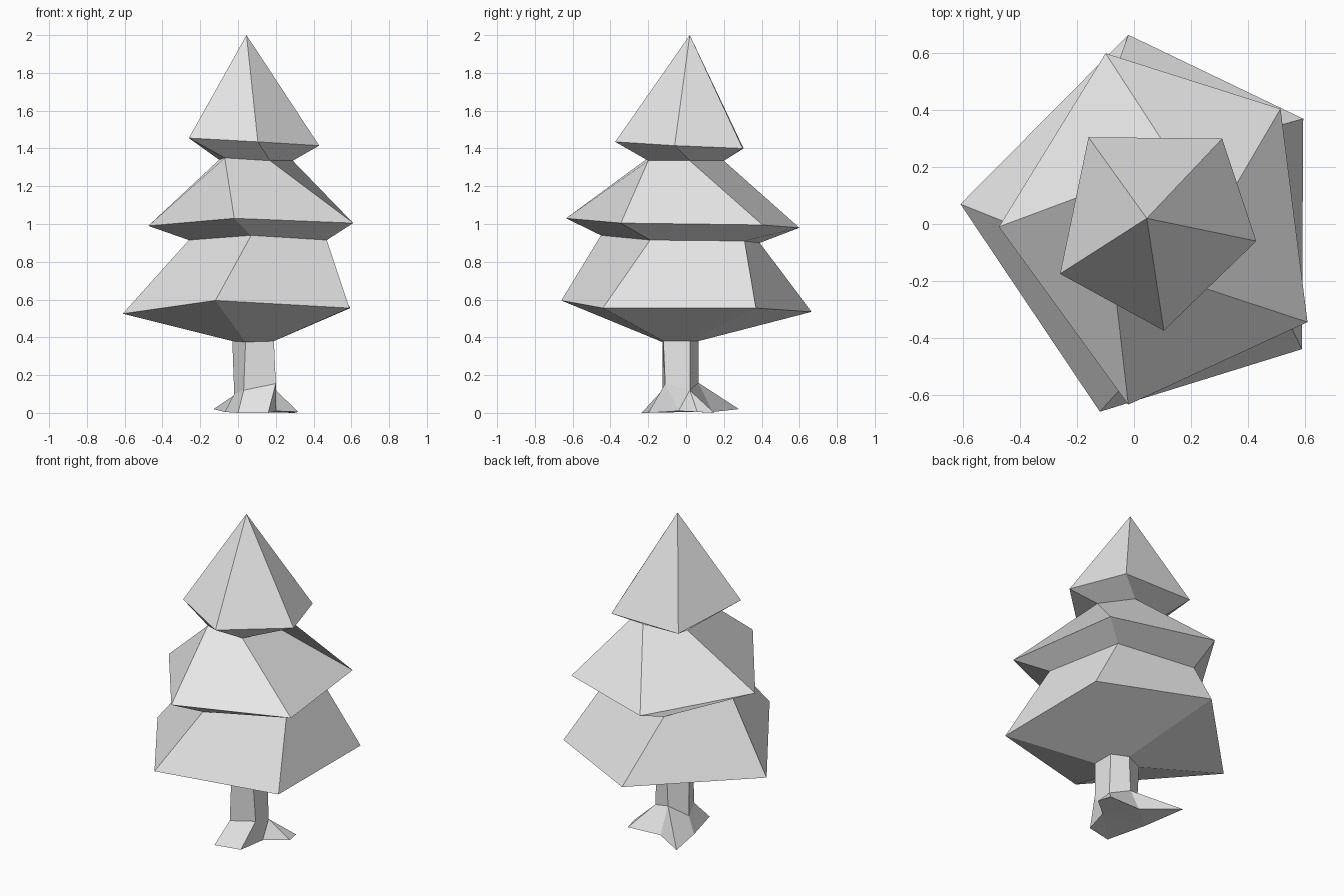
import bpy
import bmesh

# Remove the default cube only
cube = bpy.data.objects.get("Cube")
if cube:
    bpy.data.objects.remove(cube, do_unlink=True)

# Single pale grey material
GREY = (0.8, 0.8, 0.8, 1.0)
pale_grey = bpy.data.materials.new("pale_grey")
pale_grey.use_nodes = True
pale_grey.diffuse_color = GREY
pale_grey.node_tree.nodes["Principled BSDF"].inputs["Base Color"].default_value = GREY


def add_ring(bm, points):
    """Add one cross-section, given in hundredths of a unit."""
    return [bm.verts.new((x / 100, y / 100, z / 100)) for x, y, z in points]


def bridge(bm, lower, upper):
    """Join two rings with the same number of corners by quads."""
    count = len(lower)
    for i in range(count):
        j = (i + 1) % count
        bm.faces.new((lower[i], lower[j], upper[j], upper[i]))


def finish(bm, name):
    """Turn the mesh into a flat-shaded object."""
    bmesh.ops.recalc_face_normals(bm, faces=bm.faces[:])
    mesh = bpy.data.meshes.new(name)
    bm.to_mesh(mesh)
    bm.free()
    mesh.materials.append(pale_grey)
    for polygon in mesh.polygons:
        polygon.use_smooth = False
    tree_part = bpy.data.objects.new(name, mesh)
    bpy.context.scene.collection.objects.link(tree_part)
    return tree_part


# Five-sided sections, each running right, front, left front, left, back
root_collar = [(-2, 0, 10), (3, -12.5, 12), (20, -11, 15.5), (20, 2, 12), (8, 6.5, 16)]
trunk_top = [(-3, 1, 38), (4, -12.5, 37.5), (19, -12, 38), (19, 2, 38), (9, 6.5, 38)]
low_brim = [(-61, 7, 52.5), (-12, -66, 59.5), (59, -44, 55.5), (59.5, 37, 55.5), (-2, 66.5, 53.5)]
low_waist = [(-26, -7, 91.5), (7, -45, 94), (47, -19, 91.5), (38, 31, 91), (-12, 39, 90)]
middle_brim = [(-47.5, -1, 99), (-2, -63.5, 103), (61, -34.5, 100.5), (51.5, 40.5, 99.5), (-10, 60, 98)]
high_waist = [(-10, 13, 134), (-7, -20, 135), (17, -20, 133.5), (29, 2, 133.5), (16, 20, 133.5)]
high_brim = [(-16, 30.5, 140), (-26, -17.5, 145.5), (10.5, -37.5, 143.5), (43, -6, 141.5), (31, 30, 140)]

# Canopy: three flared tiers ending in a point
bm = bmesh.new()
sections = [add_ring(bm, s) for s in
            (trunk_top, low_brim, low_waist, middle_brim, high_waist, high_brim)]
for lower, upper in zip(sections, sections[1:]):
    bridge(bm, lower, upper)
bm.faces.new(sections[0])
tip = bm.verts.new((0.045, 0.02, 2))
crown = sections[-1]
for i, corner in enumerate(crown):
    bm.faces.new((corner, crown[(i + 1) % len(crown)], tip))
finish(bm, "canopy")

# Trunk
bm = bmesh.new()
bridge(bm, add_ring(bm, root_collar), add_ring(bm, trunk_top))
finish(bm, "trunk")

# Splayed roots: spreading toes with a notch on the left side
bm = bmesh.new()
right, front, left_front, left, back = add_ring(bm, root_collar)
ground = add_ring(bm, [(-13, 28, 2), (-7, 2, 0.5), (0, -23.5, 0), (16, -20, 0),
                       (20, -4, 1), (32, 6, 0.5), (30, 15, 0), (8, 14, 0.5)])
back_toe, right_heel, front_toe, front_heel, notch, left_toe, left_heel, back_heel = ground
for corners in (
    (right, front, front_toe, right_heel),
    (front, left_front, front_heel, front_toe),
    (left_front, notch, front_heel),
    (left_front, left, notch),
    (left, left_toe, notch),
    (left, left_heel, left_toe),
    (left, back, back_heel, left_heel),
    (back, back_toe, back_heel),
    (back, right, right_heel, back_toe),
):
    bm.faces.new(corners)
sole = bm.faces.new(ground)
bmesh.ops.triangulate(bm, faces=[sole])
finish(bm, "roots")
